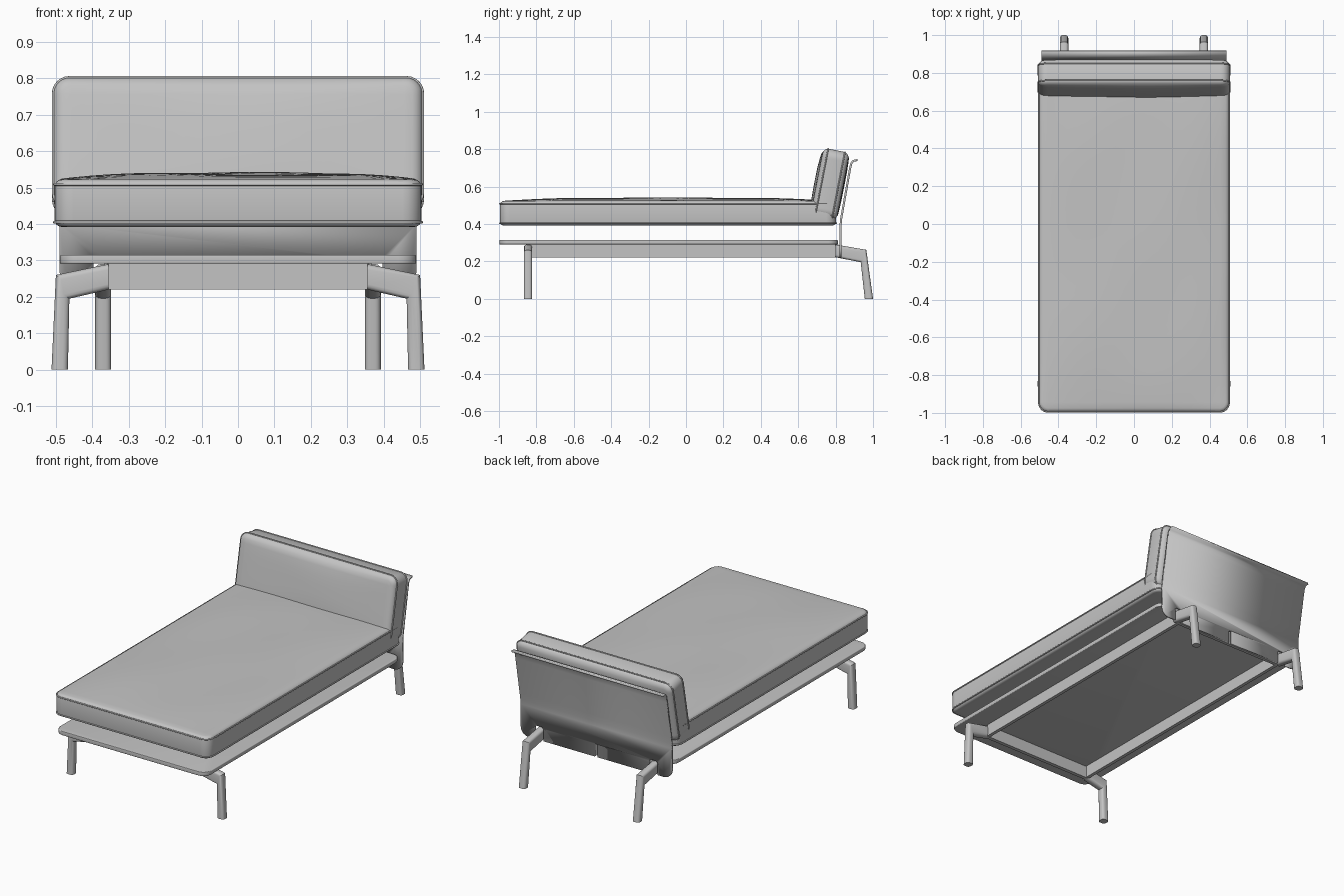
import bpy
import bmesh
from math import sin, cos, pi, radians, hypot
from mathutils import Vector

default = bpy.data.objects.get("Cube")
if default:
    bpy.data.objects.remove(default)

# One grey for the whole piece
grey = bpy.data.materials.new("plain_grey")
grey.use_nodes = True
grey.diffuse_color = (0.55, 0.55, 0.55, 1)
grey.node_tree.nodes["Principled BSDF"].inputs["Base Color"].default_value = grey.diffuse_color


def finish(name, bm, location=(0, 0, 0), tilt=0):
    bmesh.ops.recalc_face_normals(bm, faces=bm.faces)
    mesh = bpy.data.meshes.new(name)
    bm.to_mesh(mesh)
    bm.free()
    mesh.materials.append(grey)
    mesh.shade_smooth()
    mesh.set_sharp_from_angle(angle=radians(35))
    obj = bpy.data.objects.new(name, mesh)
    obj.location = location
    obj.rotation_euler.x = tilt
    bpy.context.collection.objects.link(obj)
    return obj


def cut(bm, position, normal):
    bmesh.ops.bisect_plane(bm, geom=bm.verts[:] + bm.edges[:] + bm.faces[:],
                           plane_co=position, plane_no=normal)


def slab(name, size, location, corner=0, edge=0, top=0, bottom=0, tilt=0):
    """Block with rounded corners, softened rims and optional puffed faces."""
    w, d, h = size
    bm = bmesh.new()
    bmesh.ops.create_cube(bm, size=1)
    bmesh.ops.scale(bm, vec=size, verts=bm.verts)
    if corner:
        upright = [e for e in bm.edges if abs(e.verts[0].co.z - e.verts[1].co.z) > h / 2]
        bmesh.ops.bevel(bm, geom=upright, offset=corner, segments=6, profile=0.5, affect='EDGES')
    if edge:
        rims = [e for e in bm.edges if abs(e.verts[0].co.z - e.verts[1].co.z) < h / 2]
        bmesh.ops.bevel(bm, geom=rims, offset=edge, segments=4, profile=0.5, affect='EDGES')
    if top or bottom:
        for axis, length in ((0, w), (1, d)):
            normal = Vector((axis == 0, axis == 1, 0))
            count = int(length / 0.05)
            for i in range(1, count):
                cut(bm, normal * length * (i / count - 0.5), normal)
        # Puff the broad faces, with slight fabric unevenness
        for v in bm.verts:
            x, y, z = v.co
            fall = max(0, 1 - abs(2 * x / w) ** 4) * max(0, 1 - abs(2 * y / d) ** 4)
            wave = 0.003 * sin(9 * x + 1) * cos(6 * y)
            if z > h / 2 - 0.001:
                v.co.z += fall * (top + wave)
            elif z < 0.001 - h / 2:
                v.co.z -= fall * bottom
    return finish(name, bm, location, tilt)


def piping(name, size, z, corner, location, tilt=0):
    """Thin seam cord around a cushion."""
    curve = bpy.data.curves.new(name, 'CURVE')
    curve.dimensions = '3D'
    curve.bevel_depth = 0.004
    curve.bevel_resolution = 2
    points = []
    for quarter, (sx, sy) in enumerate(((1, 1), (-1, 1), (-1, -1), (1, -1))):
        for i in range(7):
            a = (quarter + i / 6) * pi / 2
            points.append((sx * (size[0] / 2 - corner) + corner * cos(a),
                           sy * (size[1] / 2 - corner) + corner * sin(a), z, 1))
    spline = curve.splines.new('POLY')
    spline.points.add(len(points) - 1)
    for point, co in zip(spline.points, points):
        point.co = co
    spline.use_cyclic_u = True
    curve.materials.append(grey)
    obj = bpy.data.objects.new(name, curve)
    obj.location = location
    obj.rotation_euler.x = tilt
    bpy.context.collection.objects.link(obj)


def leg(name, profile, place):
    """Arm and splayed leg: a bent profile given width, with rounded long edges."""
    bm = bmesh.new()
    half = 0.022
    face = bm.faces.new([bm.verts.new((u, -half, z)) for u, z in profile])
    extruded = bmesh.ops.extrude_face_region(bm, geom=[face])["geom"]
    for v in extruded:
        if isinstance(v, bmesh.types.BMVert):
            v.co.y = half
    inner = profile[0][0]
    long_edges = []
    for e in bm.edges:
        a, b = (v.co for v in e.verts)
        at_floor = a.z + b.z < 0.001
        at_joint = abs(a.x - inner) + abs(b.x - inner) < 0.001
        if abs(a.y - b.y) < 0.001 and not at_floor and not at_joint:
            long_edges.append(e)
    bmesh.ops.bevel(bm, geom=long_edges, offset=0.015, segments=4, profile=0.5, affect='EDGES')
    for v in bm.verts:
        v.co = place(*v.co)
    finish(name, bm)


# Platform and the rails beneath it
slab("platform", (0.98, 1.81, 0.024), (0, -0.093, 0.303), corner=0.05, edge=0.004)
for side, label in ((1, "left"), (-1, "right")):
    slab(label + "_rail", (0.02, 1.64, 0.07), (side * 0.357, -0.005, 0.256))
slab("front_rail", (0.72, 0.022, 0.072), (0, -0.838, 0.256))
slab("rear_rail", (0.72, 0.02, 0.07), (0, 0.806, 0.256))

# Front legs splay sideways, rear legs splay backwards
front_profile = [(0.355, 0.29), (0.50, 0.26), (0.512, 0), (0.467, 0), (0.463, 0.195), (0.355, 0.22)]
rear_profile = [(0.80, 0.29), (0.964, 0.262), (1.0, 0), (0.956, 0), (0.934, 0.196), (0.80, 0.222)]
for side, label in ((1, "left"), (-1, "right")):
    leg("front_leg_" + label, front_profile, lambda u, w, z: Vector((side * u, w - 0.845, z)))
    leg("rear_leg_" + label, rear_profile, lambda u, w, z: Vector((side * 0.37 + w, u, z)))

# Headboard: flat notched sheet, bent along a side profile
bend = [(0.827, 0.22), (0.827, 0.40), (0.830, 0.43), (0.837, 0.47), (0.876, 0.69),
        (0.883, 0.722), (0.893, 0.737), (0.917, 0.742)]
lengths = [0.22]
for (y0, z0), (y1, z1) in zip(bend, bend[1:]):
    lengths.append(lengths[-1] + hypot(y1 - y0, z1 - z0))
outline = [(0.01, 0.22), (0.343, 0.22), (0.343, 0.29), (0.352, 0.30), (0.388, 0.30),
           (0.397, 0.29), (0.397, 0.22)]
for i in range(6):
    a = i / 5 * pi / 2
    outline.append((0.44 + 0.05 * sin(a), 0.27 - 0.05 * cos(a)))
outline = [(0.01, 0.295)] + outline + [(0.49, lengths[-1])]
bm = bmesh.new()
loop = outline + [(-x, z) for x, z in reversed(outline)]
bm.faces.new([bm.verts.new((x, 0, z)) for x, z in loop])
for s in lengths[1:-1]:
    cut(bm, (0, 0, s), (0, 0, 1))
for v in bm.verts:
    s = v.co.z
    i = max(k for k in range(len(bend) - 1) if k == 0 or lengths[k] <= s + 1e-5)
    t = (s - lengths[i]) / (lengths[i + 1] - lengths[i])
    v.co.y = bend[i][0] + t * (bend[i + 1][0] - bend[i][0])
    v.co.z = bend[i][1] + t * (bend[i + 1][1] - bend[i][1])
headboard = finish("headboard", bm)
thickness = headboard.modifiers.new("thickness", 'SOLIDIFY')
thickness.thickness = 0.011
thickness.offset = 0

# Mattress
size, spot = (1.008, 1.798, 0.13), (0, -0.096, 0.457)
slab("mattress", size, spot, corner=0.05, edge=0.02, top=0.018)
for z, label in ((0.052, "upper"), (-0.052, "lower")):
    piping("mattress_piping_" + label, size, z, 0.05, spot)

# Leaning back cushion
size, spot, lean = (1.014, 0.368, 0.138), (0, 0.770, 0.613), radians(79)
slab("back_cushion", size, spot, corner=0.045, edge=0.028, top=0.012, bottom=0.008, tilt=lean)
for z, label in ((0.046, "front"), (-0.046, "rear")):
    piping("cushion_piping_" + label, size, z, 0.045, spot, lean)
